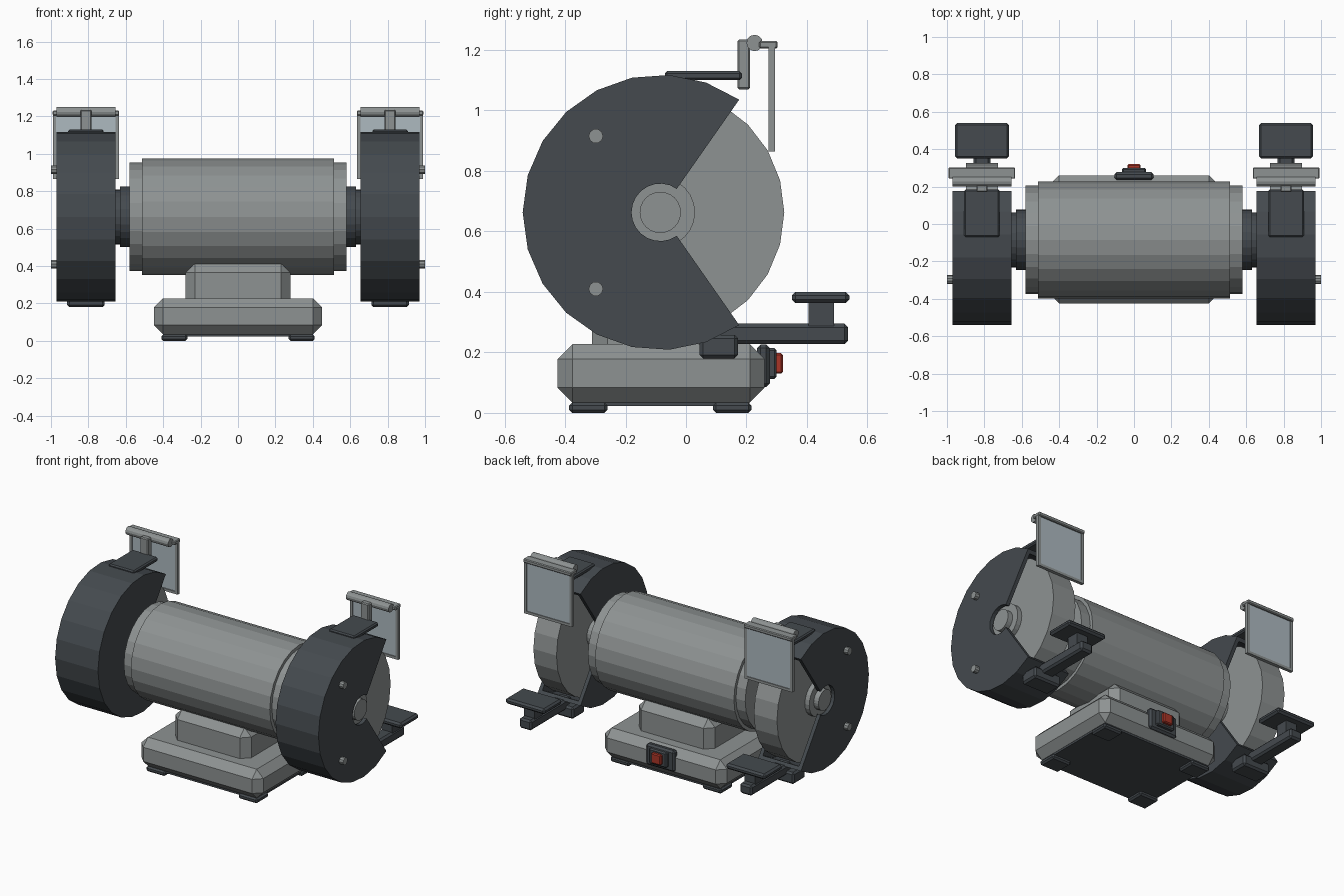
import bpy, bmesh, math
from mathutils import Matrix

if "Cube" in bpy.data.objects:
    bpy.data.objects.remove(bpy.data.objects["Cube"])


def material(name, rgb):
    m = bpy.data.materials.new(name)
    m.diffuse_color = (*rgb, 1)
    m.use_nodes = True
    m.node_tree.nodes["Principled BSDF"].inputs["Base Color"].default_value = m.diffuse_color
    return m


GREY = material("machine grey", (0.27, 0.29, 0.29))
DARK = material("charcoal", (0.058, 0.068, 0.077))
RED = material("switch red", (0.40, 0.035, 0.02))
GLASS = material("pale shield", (0.42, 0.49, 0.53))

CY, CZ = -0.085, 0.663      # shaft axis
GX = 0.813                  # grinder centre, each side


def finish(bm, name, mat):
    bmesh.ops.recalc_face_normals(bm, faces=bm.faces)
    me = bpy.data.meshes.new(name)
    bm.to_mesh(me)
    bm.free()
    me.materials.append(mat)
    ob = bpy.data.objects.new(name, me)
    bpy.context.collection.objects.link(ob)
    return ob


def box(name, mat, x, y, z, bevel=0.0):
    """Box from (min, max) ranges, with an optional flat chamfer."""
    bm = bmesh.new()
    bmesh.ops.create_cube(bm, size=1)
    for v in bm.verts:
        for i, r in enumerate((x, y, z)):
            v.co[i] = (r[0] + r[1]) / 2 + v.co[i] * (r[1] - r[0])
    if bevel:
        bmesh.ops.bevel(bm, geom=bm.edges[:], offset=bevel, segments=1,
                        profile=0.5, affect='EDGES')
    return finish(bm, name, mat)


def rod(name, mat, x0, x1, r, y=CY, z=CZ, n=24):
    """Cylinder lying along x."""
    bm = bmesh.new()
    bmesh.ops.create_cone(bm, cap_ends=True, segments=n, radius1=r, radius2=r,
                          depth=abs(x1 - x0))
    bm.transform(Matrix.Translation(((x0 + x1) / 2, y, z))
                 @ Matrix.Rotation(math.pi / 2, 4, 'Y'))
    return finish(bm, name, mat)


def guard(name, cx):
    """U-shaped section swept around the wheel, open towards the user side."""
    h, t, ri, ro = 0.158, 0.025, 0.095, 0.455
    prof = [(ri, -h), (ro, -h), (ro, h), (ri, h), (ri, h - t),
            (ro - t, h - t), (ro - t, t - h), (ri, t - h)]
    bm = bmesh.new()
    rings = []
    for i in range(17):
        a = math.radians(55 + 250 * i / 16)
        rings.append([bm.verts.new((cx + x, CY + r * math.cos(a), CZ + r * math.sin(a)))
                      for r, x in prof])
    for p, q in zip(rings, rings[1:]):
        for k in range(8):
            j = (k + 1) % 8
            bm.faces.new((p[k], p[j], q[j], q[k]))
    # end caps, split into the three legs of the U
    for e in (rings[0], rings[-1]):
        for f in ((0, 1, 6, 7), (1, 2, 5, 6), (2, 3, 4, 5)):
            bm.faces.new([e[k] for k in f])
    return finish(bm, name, DARK)


# Base, neck, feet
box("base", GREY, (-0.45, 0.45), (-0.425, 0.26), (0.035, 0.227), 0.049)
box("neck", GREY, (-0.28, 0.28), (-0.31, 0.145), (0.15, 0.415), 0.05)
box("bottom_plate", DARK, (-0.40, 0.40), (-0.375, 0.21), (0.022, 0.05))
for sx in (-0.34, 0.34):
    for sy in (-0.323, 0.153):
        box("foot", DARK, (sx - 0.07, sx + 0.07), (sy - 0.063, sy + 0.063), (0, 0.034), 0.01)

# Power switch
box("switch_plate", DARK, (-0.105, 0.105), (0.235, 0.277), (0.085, 0.226), 0.012)
box("switch_frame", DARK, (-0.065, 0.065), (0.265, 0.30), (0.112, 0.214), 0.008)
box("switch_button", RED, (-0.035, 0.035), (0.28, 0.32), (0.13, 0.198), 0.006)

# Motor
rod("motor_body", GREY, -0.512, 0.512, 0.312)
rod("motor_end_caps", GREY, -0.58, 0.58, 0.29)

for s, side in ((-1, "left"), (1, "right")):
    c = s * GX

    def wide(w):
        return (c - w, c + w)

    # Shaft, wheel and guard
    rod(side + "_collar", DARK, s * 0.57, s * 0.63, 0.162)
    rod(side + "_inner_flange", DARK, s * 0.62, s * 0.66, 0.147)
    rod(side + "_shaft", GREY, s * 0.6, s * 0.9, 0.09)
    rod(side + "_wheel", GREY, c - 0.085, c + 0.085, 0.41)
    rod(side + "_outer_flange", GREY, s * 0.88, s * 0.93, 0.115)
    rod(side + "_nut", GREY, s * 0.92, s * 0.965, 0.068)
    guard(side + "_guard", c)
    for z in (0.41, 0.915):
        rod(side + "_guard_bolt", GREY, s * 0.95, s * 1.0, 0.024, -0.298, z, 10)

    # Tool rest
    box(side + "_rest_bracket", DARK, wide(0.10), (0.045, 0.172), (0.18, 0.258), 0.012)
    box(side + "_rest_arm", DARK, wide(0.045), (0.10, 0.536), (0.227, 0.295), 0.012)
    box(side + "_rest_post", DARK, wide(0.04), (0.405, 0.49), (0.28, 0.38))
    box(side + "_rest_table", DARK, wide(0.145), (0.35, 0.54), (0.363, 0.40), 0.012)

    # Eye shield
    box(side + "_shield_mount", DARK, wide(0.095), (-0.07, 0.185), (1.10, 1.13), 0.008)
    box(side + "_shield_post", GREY, wide(0.03), (0.17, 0.212), (1.07, 1.235), 0.006)
    rod(side + "_shield_hinge", GREY, c - 0.157, c + 0.157, 0.027, 0.227, 1.223, 12)
    box(side + "_shield_clamp", GREY, wide(0.178), (0.242, 0.303), (1.205, 1.23), 0.005)
    box(side + "_shield_glass", GLASS, wide(0.165), (0.279, 0.289), (0.875, 1.21))
    for e in (-0.168, 0.168):
        box(side + "_shield_side", GREY, (c + e - 0.009, c + e + 0.009),
            (0.273, 0.294), (0.865, 1.21))
    box(side + "_shield_bottom", GREY, wide(0.177), (0.273, 0.294), (0.865, 0.882))
